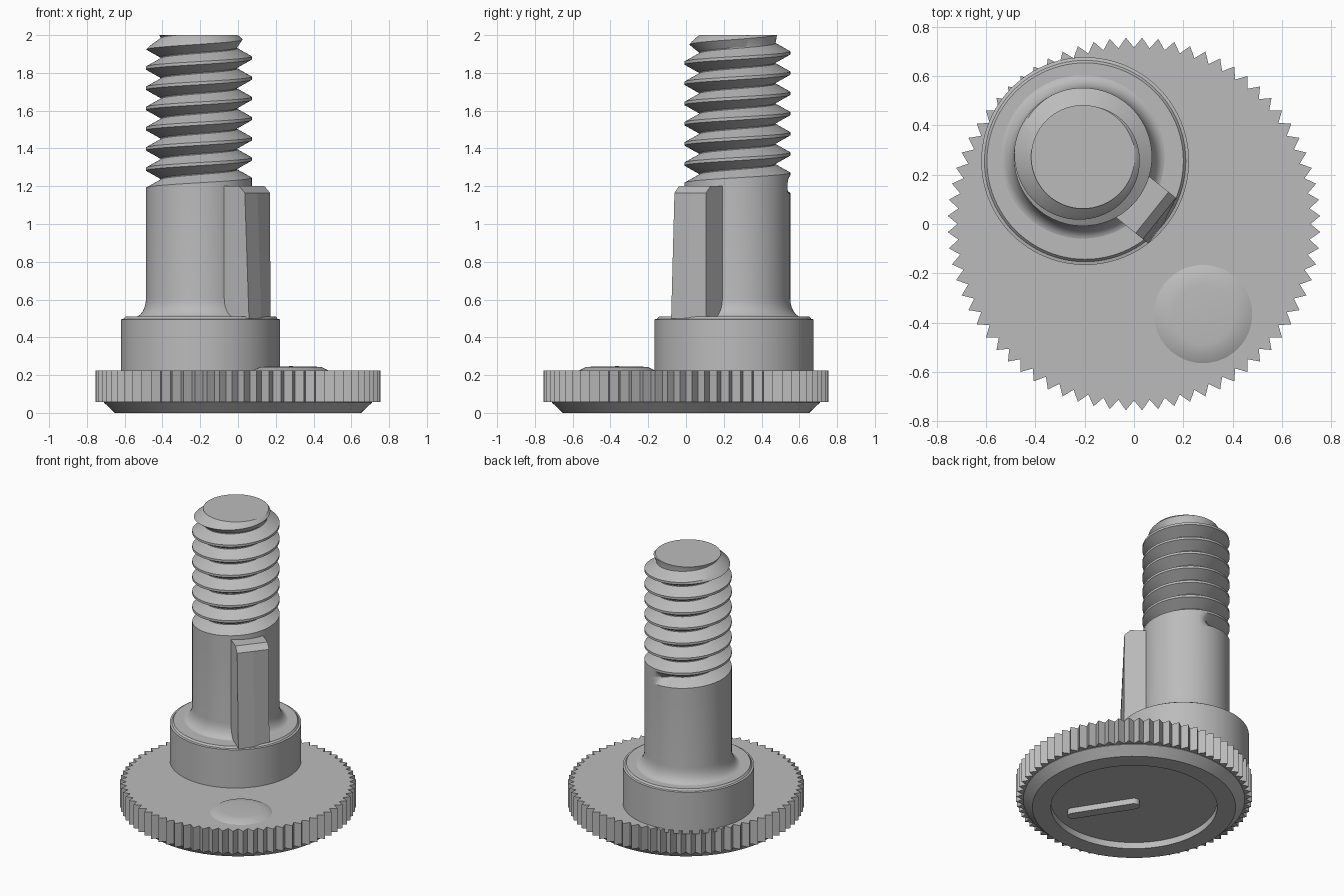
import bpy, bmesh, math
from math import sin, cos, pi, tau

cube = bpy.data.objects.get("Cube")
if cube:
    bpy.data.objects.remove(cube)

grey = bpy.data.materials.new("plain grey")
grey.use_nodes = True
GREY = (0.5, 0.5, 0.5, 1)
grey.diffuse_color = GREY
grey.node_tree.nodes["Principled BSDF"].inputs["Base Color"].default_value = GREY


def finish(bm, name, smooth=True, location=(0, 0, 0)):
    bmesh.ops.remove_doubles(bm, verts=bm.verts, dist=0.0003)
    bmesh.ops.recalc_face_normals(bm, faces=bm.faces)
    mesh = bpy.data.meshes.new(name)
    bm.to_mesh(mesh)
    bm.free()
    obj = bpy.data.objects.new(name, mesh)
    obj.location = location
    mesh.materials.append(grey)
    bpy.context.collection.objects.link(obj)
    if smooth:
        bpy.ops.object.select_all(action='DESELECT')
        obj.select_set(True)
        bpy.context.view_layer.objects.active = obj
        bpy.ops.object.shade_smooth_by_angle(angle=math.radians(28))
    return obj


def lathe(name, profile, location, steps=96):
    """Spin a (radius, height) profile around the z axis."""
    bm = bmesh.new()
    verts = [bm.verts.new((r, 0, z)) for r, z in profile]
    edges = [bm.edges.new(pair) for pair in zip(verts, verts[1:])]
    bmesh.ops.spin(bm, geom=verts + edges, angle=tau, steps=steps,
                   axis=(0, 0, 1), cent=(0, 0, 0))
    return finish(bm, name, location=location)


def prism(name, outline, low, high, smooth=False):
    """Extrude a flat outline between two heights."""
    bm = bmesh.new()
    face = bm.faces.new([bm.verts.new((x, y, low)) for x, y in outline])
    top = bmesh.ops.extrude_face_region(bm, geom=[face])["geom"]
    for v in top:
        if isinstance(v, bmesh.types.BMVert):
            v.co.z = high
    return finish(bm, name, smooth)


# Knurled disc with pointed teeth
TEETH = 72
outline = []
for i in range(TEETH * 2):
    a = pi * i / TEETH
    r = 0.715 if i % 2 == 0 else 0.756
    outline.append((r * cos(a), r * sin(a)))
prism("knurled_disc", outline, 0.058, 0.225)

# Bevelled base with a round recess, and the rib inside it
lathe("recessed_base", [(0.71, 0.06), (0.71, 0.055), (0.652, 0), (0.533, 0),
                        (0.533, 0.045), (0, 0.045)], (0, 0, 0))
rib_end = (0.22, -0.345)
rib_angle = math.atan2(rib_end[1], rib_end[0])
rib = []
for cx, cy, turn in ((*rib_end, -pi / 2), (0, 0, pi / 2)):
    for k in range(13):
        a = rib_angle + turn + pi * k / 12
        rib.append((cx + 0.036 * cos(a), cy + 0.036 * sin(a)))
prism("underside_rib", rib, 0.005, 0.05, smooth=True)

# Low raised pad on the disc
lathe("raised_pad", [(0.205, 0.222), (0.165, 0.242), (0.12, 0.246), (0, 0.247)],
      (0.28, -0.365, 0), 48)

# Off-centre collar and plain shaft with a fillet at its foot
lathe("collar", [(0.421, 0.2), (0.421, 0.495), (0.408, 0.498), (0.398, 0.51),
                 (0, 0.51)], (-0.198, 0.255, 0))
SHAFT = (-0.207, 0.272, 0)
R = 0.28
fillet = [(R + 0.06 * (1 - sin(k * pi / 12)), 0.508 + 0.1 * (1 - cos(k * pi / 12)))
          for k in range(7)]
lathe("shaft", fillet + [(R, 1.1)], SHAFT)

# Screw thread: helical grooves cut into the shaft, bevelled at the tip
PITCH, ROOT, TIP, TOP, STEPS = 0.107, 0.203, 0.21, 2.0, 96
bm = bmesh.new()
columns = []
for i in range(STEPS + 1):
    turn = i / STEPS
    a = tau * turn
    column = [(R, 1.1)]
    for t in range(9):
        u = t + turn
        depth = (R - ROOT) * min(1, max(0, (u - 0.2) / 0.06))
        base = 1.13 + PITCH * u
        for offset, r in ((-0.008, R), (0.008, R), (0.051, R - depth),
                          (0.056, R - depth)):
            z = min(base + offset, TOP)
            column.append((min(r, TIP + 0.9 * (TOP - z)), z))
    column.append((TIP, TOP))
    column.append((0, TOP))
    columns.append([bm.verts.new((r * cos(a), r * sin(a), z)) for r, z in column])
for left, right in zip(columns, columns[1:]):
    for k in range(len(left) - 1):
        bm.faces.new((left[k], right[k], right[k + 1], left[k + 1]))
finish(bm, "threaded_end", location=SHAFT)

# Key fin on the side of the shaft, bevelled on top and flared at the foot
bm = bmesh.new()
rows = []
for side, foot in ((-0.108, 0.426), (0, 0.422), (0.106, 0.4)):
    profile = [(0.15, 0.5), (foot, 0.5), (0.398, 1.165), (0.36, 1.2), (0.15, 1.2)]
    rows.append([bm.verts.new((x, side, z)) for x, z in profile])
for a, b in zip(rows, rows[1:]):
    for k in range(5):
        n = (k + 1) % 5
        bm.faces.new((a[k], a[n], b[n], b[k]))
bm.faces.new(rows[0])
bm.faces.new(rows[-1])
fin = finish(bm, "key_fin", False, SHAFT)
fin.rotation_euler.z = math.radians(-38.7)
